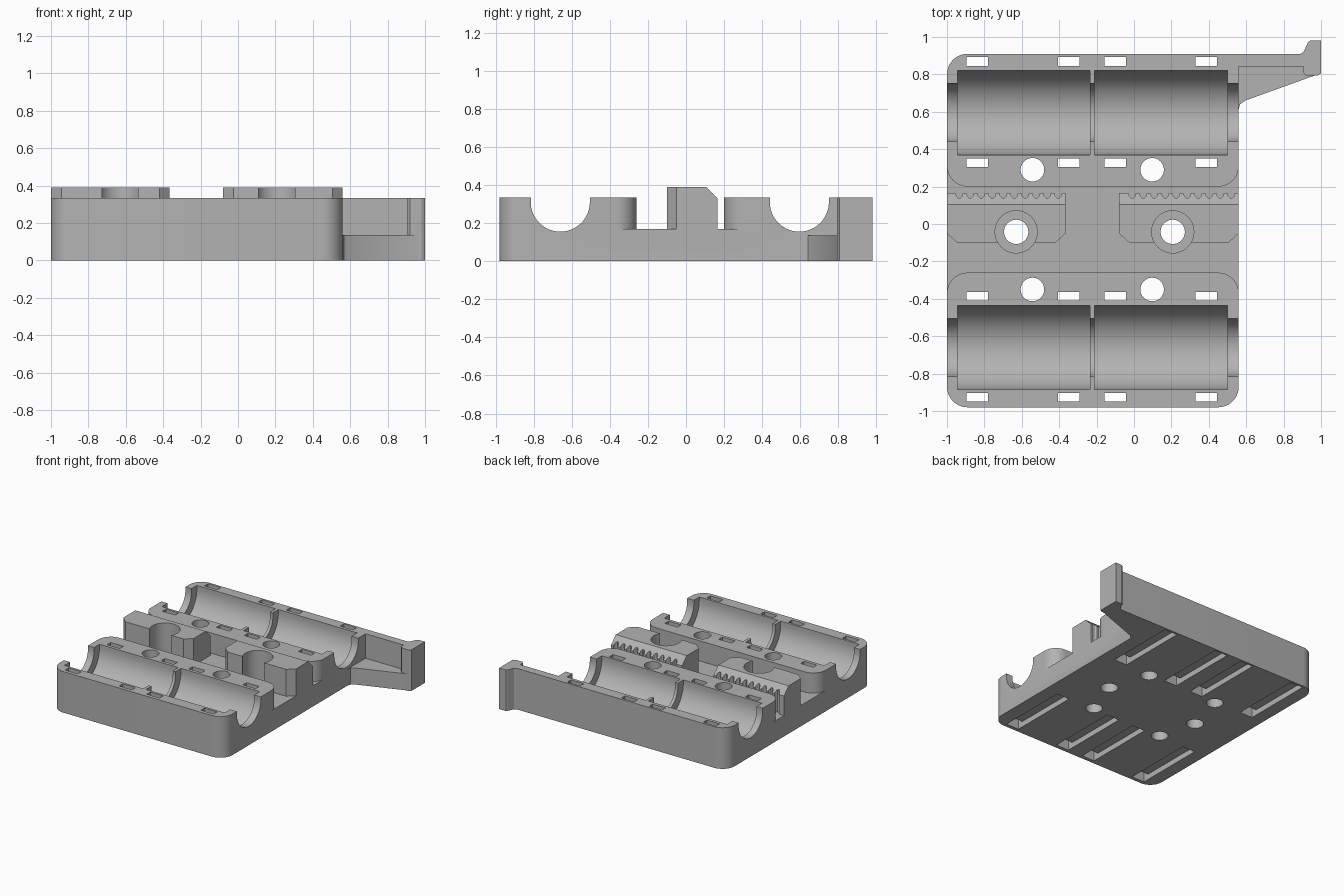
import bpy, bmesh, math

if "Cube" in bpy.data.objects:
    bpy.data.objects.remove(bpy.data.objects["Cube"])

plastic = bpy.data.materials.new("grey plastic")
plastic.diffuse_color = (0.45, 0.45, 0.45, 1)
plastic.use_nodes = True
plastic.node_tree.nodes["Principled BSDF"].inputs["Base Color"].default_value = plastic.diffuse_color


def obj_from(bm, name):
    bmesh.ops.recalc_face_normals(bm, faces=bm.faces)
    me = bpy.data.meshes.new(name)
    bm.to_mesh(me)
    bm.free()
    ob = bpy.data.objects.new(name, me)
    bpy.context.collection.objects.link(ob)
    me.materials.append(plastic)
    return ob


def prism(name, pts, lo, hi, axis="z"):
    """Extrude a 2D outline along z (points x,y) or along x (points y,z)."""
    bm = bmesh.new()
    place = (lambda p: (p[0], p[1], lo)) if axis == "z" else (lambda p: (lo, p[0], p[1]))
    face = bm.faces.new([bm.verts.new(place(p)) for p in pts])
    ext = bmesh.ops.extrude_face_region(bm, geom=[face])["geom"]
    d = (0, 0, hi - lo) if axis == "z" else (hi - lo, 0, 0)
    bmesh.ops.translate(bm, vec=d, verts=[v for v in ext if isinstance(v, bmesh.types.BMVert)])
    return obj_from(bm, name)


def rect(x0, x1, y0, y1):
    return [(x0, y0), (x1, y0), (x1, y1), (x0, y1)]


def circle(cx, cy, r, n=40):
    return [(cx + r * math.cos(2 * math.pi * i / n), cy + r * math.sin(2 * math.pi * i / n)) for i in range(n)]


def rounded(x0, x1, y0, y1, radii, n=10):
    """Rectangle with radii for front-left, front-right, back-right, back-left."""
    pts = []
    for (x, y), r, sx, sy, start in zip(rect(x0, x1, y0, y1), radii,
                                        (1, -1, -1, 1), (1, 1, -1, -1), (180, 270, 0, 90)):
        if r == 0:
            pts.append((x, y))
            continue
        for i in range(n + 1):
            a = math.radians(start + 90 * i / n)
            pts.append((x + sx * r + r * math.cos(a), y + sy * r + r * math.sin(a)))
    return pts


def combine(target, others, operation):
    bpy.context.view_layer.objects.active = target
    for o in others:
        m = target.modifiers.new("cut", "BOOLEAN")
        m.operation, m.solver, m.object = operation, "EXACT", o
        bpy.ops.object.modifier_apply(modifier=m.name)
        bpy.data.objects.remove(o, do_unlink=True)


L, R = -1.0, 0.56            # left and right sides of the body
FLOOR, TOP, CLAMP = 0.17, 0.335, 0.39
r = 0.11

# Base plate and the two bearing blocks
body = prism("carriage_body", rounded(L, R, -0.98, 0.91, (r, r, 0, r)), 0, FLOOR)
solids = [
    prism("front_block", rounded(L, R, -0.98, -0.26, (r, r, r, r)), 0.06, TOP),
    prism("back_block", rounded(L, R, 0.20, 0.91, (r, r, 0, r)), 0.06, TOP),
]


# Belt clamps with a toothed back face
def belt_clamp(x0, x1):
    c, pitch, root, tip = 0.055, 0.0588, 0.138, 0.165
    pts = [(x0, -0.05), (x0 + c, -0.10), (x1 - c, -0.10), (x1, -0.05), (x1, tip)]
    x = x1 - 0.02
    while x - pitch > x0 + 0.005:
        # rounded groove between two teeth
        for i in range(7):
            a = math.pi * i / 6
            pts.append((x - 0.02 + 0.019 * math.cos(a), tip - (tip - root) * math.sin(a)))
        x -= pitch
    pts.append((x0, tip))
    clamp = prism("belt_clamp", pts, 0.06, CLAMP)
    bevel = prism("bevel_cutter", [(0.105, CLAMP), (0.205, CLAMP - 0.1), (0.3, 0.5), (0.105, 0.5)],
                  x0 - 0.1, x1 + 0.1, "x")
    combine(clamp, [bevel], "DIFFERENCE")
    return clamp


solids += [belt_clamp(L, -0.365), belt_clamp(-0.08, R)]

# Side arm: low gusset and tall wall ending in a hook
solids.append(prism("arm_gusset", [(0.5, 0.58), (0.56, 0.615), (0.567, 0.64), (0.595, 0.66),
                                   (0.97, 0.795), (0.95, 0.88), (0.5, 0.88)], 0, 0.135))
solids.append(prism("arm_wall", [(0.5, 0.843), (0.905, 0.843), (0.905, 0.81), (0.92, 0.793), (0.98, 0.793),
                                 (1.0, 0.805), (1.0, 0.98), (0.94, 0.98), (0.93, 0.972),
                                 (0.908, 0.922), (0.89, 0.91), (0.5, 0.91)], 0, TOP))
combine(body, solids, "UNION")


# Bearing channels: narrow rod groove plus two wider bearing seats
def channel(cy, rad, x0, x1):
    cz, n = 0.31, 40
    pts = [(cy + rad * math.cos(math.pi + math.pi * i / n), cz + rad * math.sin(math.pi + math.pi * i / n))
           for i in range(n + 1)]
    return prism("channel_cutter", pts + [(cy + rad, 0.6), (cy - rad, 0.6)], x0, x1, "x")


cuts = []
for cy in (-0.66, 0.595):
    cuts.append(channel(cy, 0.155, L - 0.1, R + 0.1))
    cuts += [channel(cy, 0.225, -0.945, -0.235), channel(cy, 0.225, -0.21, 0.50)]

# Strap slots, joined by a shallow trench underneath
for x in (-0.895, -0.407, -0.157, 0.33):
    for y0, y1 in ((-0.95, -0.363), (0.305, 0.892)):
        cuts.append(prism("slot_cutter", rect(x, x + 0.115, y0, y0 + 0.046), -0.1, 0.6))
        cuts.append(prism("slot_cutter", rect(x, x + 0.115, y1 - 0.046, y1), -0.1, 0.6))
        cuts.append(prism("trench_cutter", rect(x, x + 0.115, y0, y1), -0.1, 0.045))

# Screw holes, and counterbored holes in the clamps
for x in (-0.543, 0.097):
    for y in (-0.35, 0.29):
        cuts.append(prism("hole_cutter", circle(x, y, 0.063), -0.1, 0.6))
for x in (-0.63, 0.207):
    cuts.append(prism("hole_cutter", circle(x, -0.042, 0.065), -0.1, 0.6))
    cuts.append(prism("bore_cutter", circle(x, -0.042, 0.113), 0.13, 0.6))
combine(body, cuts, "DIFFERENCE")

# Shading
bpy.ops.object.select_all(action="DESELECT")
body.select_set(True)
bpy.context.view_layer.objects.active = body
bpy.ops.object.shade_smooth_by_angle(angle=math.radians(25))
